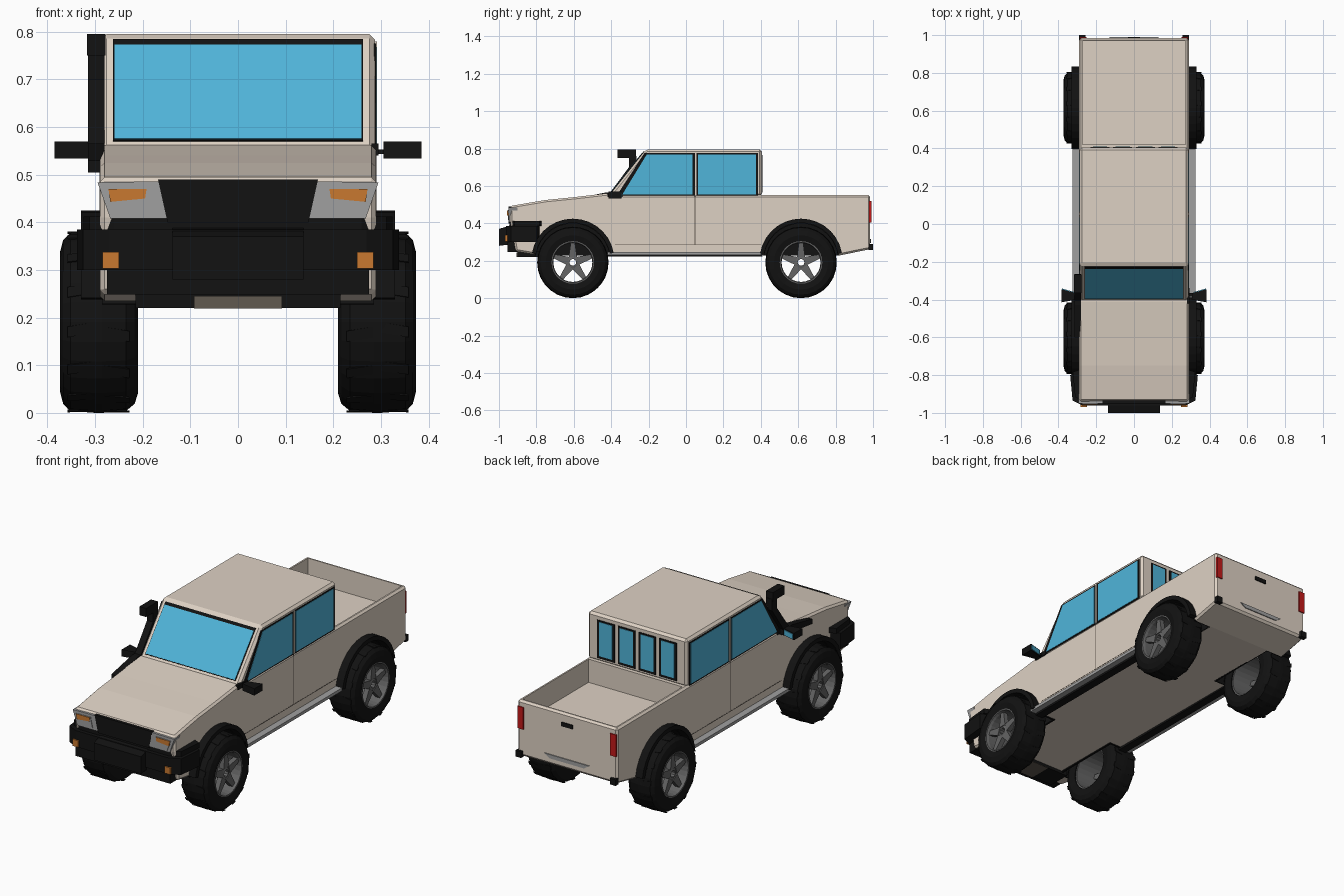
import bpy, bmesh
from math import sin, cos, pi, radians
from mathutils import Vector

if "Cube" in bpy.data.objects:
    bpy.data.objects.remove(bpy.data.objects["Cube"])


def material(name, r, g, b):
    m = bpy.data.materials.new(name)
    m.diffuse_color = (r, g, b, 1)
    m.use_nodes = True
    m.node_tree.nodes["Principled BSDF"].inputs["Base Color"].default_value = m.diffuse_color
    return m


PAINT = material("paint", 0.73, 0.64, 0.55)
BLACK = material("black", 0.006, 0.006, 0.006)
GLASS = material("glass", 0.08, 0.46, 0.70)
ORANGE = material("orange", 0.58, 0.19, 0.03)
RED = material("red", 0.55, 0.01, 0.01)
GREY = material("grey", 0.35, 0.35, 0.35)
RIM = material("rim", 0.13, 0.13, 0.13)
SEAM = material("seam", 0.12, 0.10, 0.08)


def mesh(name, verts, faces, mat):
    bm = bmesh.new()
    vs = [bm.verts.new(v) for v in verts]
    for f in faces:
        bm.faces.new([vs[i] for i in f])
    bmesh.ops.recalc_face_normals(bm, faces=bm.faces)
    me = bpy.data.meshes.new(name)
    bm.to_mesh(me)
    bm.free()
    ob = bpy.data.objects.new(name, me)
    bpy.context.collection.objects.link(ob)
    if mat:
        me.materials.append(mat)
    return ob


def prism(name, pts, vec, mat):
    """Extrude a planar polygon along vec."""
    n = len(pts)
    a = [Vector(p) for p in pts]
    faces = [list(range(n)), list(range(n, 2 * n))]
    faces += [[i, (i + 1) % n, n + (i + 1) % n, n + i] for i in range(n)]
    return mesh(name, a + [p + Vector(vec) for p in a], faces, mat)


def side(name, yz, x0, x1, mat):
    return prism(name, [(x0, y, z) for y, z in yz], (x1 - x0, 0, 0), mat)


def box(name, x, y, z, mat):
    return side(name, [(y[0], z[0]), (y[1], z[0]), (y[1], z[1]), (y[0], z[1])], x[0], x[1], mat)


def lathe(name, prof, cy, cz, mat, seg=28):
    """Closed ring: (x, radius) profile turned around the axle line."""
    n = len(prof)
    verts = [(x, cy + r * cos(2 * pi * i / seg), cz + r * sin(2 * pi * i / seg))
             for i in range(seg) for x, r in prof]
    faces = [[i * n + j, i * n + (j + 1) % n, (i + 1) % seg * n + (j + 1) % n, (i + 1) % seg * n + j]
             for i in range(seg) for j in range(n)]
    return mesh(name, verts, faces, mat)


def apply(ob, kind, **props):
    m = ob.modifiers.new(kind, kind)
    for k, v in props.items():
        setattr(m, k, v)
    bpy.context.view_layer.objects.active = ob
    bpy.ops.object.modifier_apply(modifier=m.name)


def cut(ob, cutter):
    apply(ob, 'BOOLEAN', object=cutter, operation='DIFFERENCE', solver='EXACT')
    bpy.data.objects.remove(cutter)


AXLES = {"front": -0.605, "rear": 0.615}

# Lower body with hood, bed and wheel arches
body = side("body", [(-0.91, 0.25), (-0.94, 0.41), (-0.94, 0.493), (-0.75, 0.525), (-0.6, 0.54),
                     (-0.41, 0.562), (-0.35, 0.552), (0.985, 0.552), (0.985, 0.262),
                     (0.82, 0.228), (-0.82, 0.235)], -0.29, 0.29, PAINT)
apply(body, 'BEVEL', width=0.01, segments=1, limit_method='ANGLE', angle_limit=radians(50))
cut(body, box("bed_cutter", (-0.272, 0.272), (0.42, 0.968), (0.43, 0.7), None))
for s in (-1, 1):
    for cy in AXLES.values():
        ring = [(cy + 0.205 * cos(2 * pi * i / 24), 0.2 + 0.205 * sin(2 * pi * i / 24)) for i in range(24)]
        cut(body, side("arch_cutter", ring, s * 0.185, s * 0.5, None))

# Cab
cab = side("cab", [(-0.415, 0.545), (-0.215, 0.795), (0.405, 0.795), (0.405, 0.545)], -0.288, 0.288, PAINT)
apply(cab, 'BEVEL', width=0.012, segments=1, limit_method='ANGLE', angle_limit=radians(30))

# Windscreen on the sloped face
N = Vector((0, -0.25, 0.2)).normalized()


def screen(name, w, t0, t1, lift, mat):
    p = [(x, -0.415 + 0.2 * t, 0.545 + 0.25 * t) for x, t in ((-w, t0), (w, t0), (w, t1), (-w, t1))]
    prism(name, p, N * lift, mat)


screen("windscreen_seal", 0.262, 0.1, 0.95, 0.003, BLACK)
screen("windscreen", 0.259, 0.11, 0.9, 0.005, GLASS)

# Side windows, seams, sills and running boards
for s in (-1, 1):
    x = s * 0.286
    side("front_window_frame", [(-0.385, 0.55), (-0.37, 0.55), (-0.222, 0.775), (0.05, 0.775), (0.05, 0.548), (-0.385, 0.548)][1:5],
         x, s * 0.2895, BLACK)
    side("front_window", [(-0.34, 0.555), (-0.21, 0.768), (0.035, 0.768), (0.035, 0.555)], x, s * 0.291, GLASS)
    box("rear_window_frame", (x, s * 0.2895), (0.05, 0.385), (0.548, 0.775), BLACK)
    box("rear_window", (x, s * 0.291), (0.065, 0.375), (0.555, 0.768), GLASS)
    box("door_pillar", (x, s * 0.292), (0.047, 0.057), (0.55, 0.78), PAINT)
    box("door_seam", (x, s * 0.291), (0.046, 0.05), (0.285, 0.55), SEAM)
    box("lower_seam", (x, s * 0.291), (-0.38, 0.4), (0.284, 0.287), SEAM)
    box("sill", (s * 0.25, s * 0.294), (-0.42, 0.41), (0.222, 0.245), BLACK)
    box("running_board", (s * 0.28, s * 0.325), (-0.42, 0.4), (0.232, 0.248), GREY)

# Back windows
for cx in (-0.18, -0.06, 0.06, 0.18):
    box("back_window_frame", (cx - 0.05, cx + 0.05), (0.4, 0.408), (0.565, 0.765), BLACK)
    box("back_window", (cx - 0.038, cx + 0.038), (0.4, 0.41), (0.578, 0.757), GLASS)

# Wheels, flares and wheel wells
R, CZ = 0.187, 0.191
for s in (-1, 1):
    for label, cy in AXLES.items():
        lathe(label + "_tyre", [(s * a, r) for a, r in (
            (0.215, 0.112), (0.21, 0.15), (0.217, 0.172), (0.235, R), (0.285, R + 0.004), (0.3, R + 0.004),
            (0.352, R), (0.367, 0.172), (0.374, 0.145), (0.366, 0.112))], cy, CZ, BLACK)
        lathe(label + "_rim", [(s * a, r) for a, r in (
            (0.22, 0.113), (0.22, 0.104), (0.355, 0.104), (0.369, 0.108), (0.369, 0.114))], cy, CZ, RIM)
        lathe(label + "_hub", [(s * a, r) for a, r in (
            (0.32, 0.018), (0.32, 0.036), (0.35, 0.036), (0.355, 0.018))], cy, CZ, RIM, 10)
        for k in range(5):
            a = pi / 2 + k * 2 * pi / 5
            spoke = [(cy + r * cos(a) - w * sin(a), CZ + r * sin(a) + w * cos(a))
                     for r, w in ((0.028, -0.022), (0.107, -0.011), (0.107, 0.011), (0.028, 0.022))]
            side(label + "_spoke", spoke, s * 0.33, s * 0.356, RIM)
        for i in range(28):  # tread lugs
            a = 2 * pi * (i + 0.5) / 28
            for x0, x1, d in ((0.228, 0.285, 0.05), (0.3, 0.358, -0.05)):
                pts = [(s * x, cy + R * cos(b), CZ + R * sin(b))
                       for x, b in ((x0, a + d - 0.06), (x1, a - 0.06), (x1, a + 0.06), (x0, a + d + 0.06))]
                if s * 0 == 0 and i % 2 == 0:
                    prism(label + "_lug", pts, (0, 0.003 * cos(a), 0.003 * sin(a)), BLACK)
        arc = [radians(10 + 160 * i / 14) for i in range(15)]
        flare = [(cy + 0.222 * cos(a), 0.203 + 0.222 * sin(a)) for a in arc]
        flare += [(cy + 0.2 * cos(a), 0.203 + 0.2 * sin(a)) for a in reversed(arc)]
        side(label + "_flare", flare, s * 0.28, s * 0.33, BLACK)
        arc = [radians(8 + 164 * i / 14) for i in range(15)]
        liner = [(cy + 0.206 * cos(a), 0.2 + 0.206 * sin(a)) for a in arc]
        inner = [(cy + 0.199 * cos(a), 0.2 + 0.199 * sin(a)) for a in reversed(arc)]
        side(label + "_arch_liner", liner + inner, s * 0.185, s * 0.285, BLACK)
        side(label + "_well_wall", liner, s * 0.18, s * 0.19, BLACK)

# Grille and headlights
prism("grille", [(-0.168, -0.935, 0.49), (0.168, -0.935, 0.49), (0.148, -0.935, 0.4), (-0.148, -0.935, 0.4)],
      (0, -0.015, 0), BLACK)
for s in (-1, 1):
    def lamp(name, pts, y0, y1, mat):
        prism(name, [(s * x, y0, z) for x, z in pts], (0, y1 - y0, 0), mat)
    lamp("headlight", [(0.165, 0.486), (0.295, 0.484), (0.268, 0.408), (0.145, 0.408)], -0.9, -0.95, GREY)
    lamp("headlight_lens", [(0.19, 0.472), (0.275, 0.47), (0.256, 0.418), (0.178, 0.418)], -0.94, -0.953, GREY)
    lamp("turn_light", [(0.192, 0.47), (0.272, 0.47), (0.268, 0.443), (0.195, 0.45)], -0.94, -0.956, ORANGE)
    box("fog_light", (s * 0.25, s * 0.284), (-0.968, -0.94), (0.303, 0.338), ORANGE)

# Bumper: wrap-around bar, lower valance, winch box, skid plate
half = [(0.27, -0.962), (0.325, -0.935), (0.338, -0.8), (0.28, -0.78)]
plan = half + [(-x, y) for x, y in reversed(half)]
prism("bumper", [(x, y, 0.3) for x, y in plan], (0, 0, 0.085), BLACK)
prism("bumper_top", [(x * 0.96, y * 0.98, 0.385) for x, y in plan], (0, 0, 0.027), BLACK)
box("bumper_valance", (-0.275, 0.275), (-0.955, -0.8), (0.248, 0.3), BLACK)
side("winch_box", [(-1.0, 0.28), (-1.0, 0.37), (-0.92, 0.395), (-0.92, 0.29)], -0.137, 0.137, BLACK)
box("winch_lower", (-0.093, 0.093), (-0.972, -0.9), (0.3, 0.345), BLACK)
box("front_valance", (-0.215, 0.215), (-0.9, -0.78), (0.22, 0.25), BLACK)
box("skid_plate", (-0.092, 0.092), (-0.905, -0.78), (0.219, 0.245), SEAM)

# Mirrors
for s in (-1, 1):
    box("mirror_arm", (s * 0.28, s * 0.32), (-0.385, -0.365), (0.543, 0.553), BLACK)
    m = [(0.305, -0.4), (0.385, -0.415), (0.385, -0.345), (0.31, -0.365)]
    prism("mirror", [(s * x, y, 0.534) for x, y in m], (0, 0, 0.036), BLACK)
    g = [(0.316, -0.37), (0.38, -0.355), (0.38, -0.342), (0.316, -0.36)]
    prism("mirror_glass", [(s * x, y, 0.539) for x, y in g], (0, 0, 0.026), GLASS)
    box("mirror_base", (s * 0.28, s * 0.295), (-0.42, -0.34), (0.54, 0.565), BLACK)

# Snorkel on the left-hand pillar
side("snorkel_base", [(-0.6, 0.505), (-0.6, 0.53), (-0.43, 0.565), (-0.36, 0.565), (-0.36, 0.535)], -0.315, -0.28, BLACK)
side("snorkel_pipe", [(-0.42, 0.545), (-0.305, 0.7), (-0.305, 0.76), (-0.265, 0.76), (-0.265, 0.7), (-0.375, 0.545)],
     -0.315, -0.28, BLACK)
box("snorkel_head", (-0.317, -0.278), (-0.365, -0.268), (0.75, 0.795), BLACK)

# Tail: lights, corner guards, handle, step
for s in (-1, 1):
    box("tail_light", (s * 0.252, s * 0.286), (0.975, 0.991), (0.405, 0.52), RED)
    box("tail_corner", (s * 0.258, s * 0.291), (0.975, 1.0), (0.258, 0.29), BLACK)
box("tailgate_handle", (-0.033, 0.033), (0.98, 0.99), (0.482, 0.503), BLACK)
prism("tail_step", [(-0.13, 0.98, 0.315), (0.13, 0.98, 0.315), (0.1, 0.98, 0.295), (-0.1, 0.98, 0.295)],
      (0, 0.01, 0), GREY)
